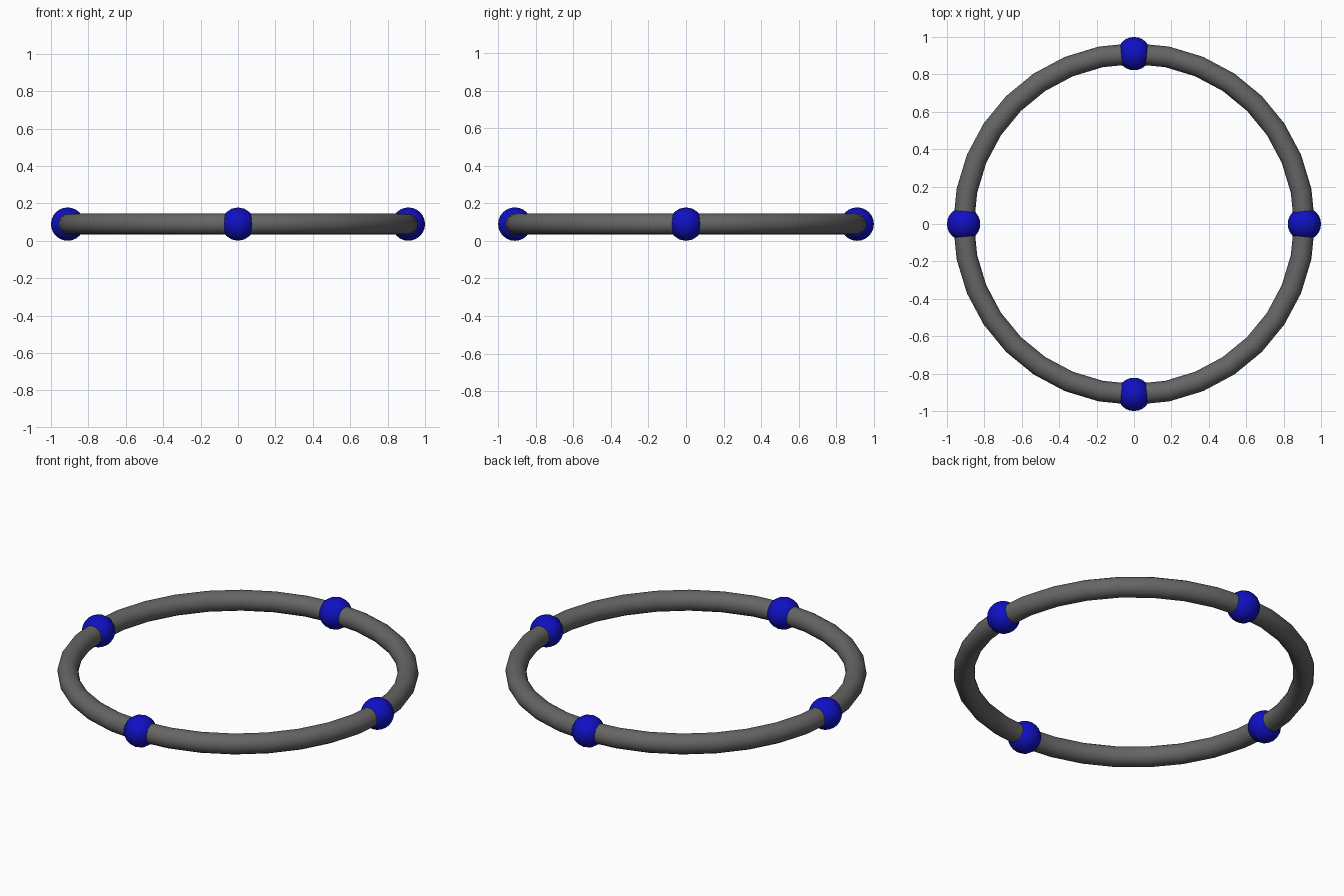
import bpy
import math

cube = bpy.data.objects.get("Cube")
if cube:
    bpy.data.objects.remove(cube)

RING_RADIUS = 0.911
TUBE_RADIUS = 0.056
BEAD_RADIUS = 0.089
HEIGHT = 0.089


def make_material(name, colour):
    mat = bpy.data.materials.new(name)
    mat.use_nodes = True
    mat.diffuse_color = colour
    mat.node_tree.nodes["Principled BSDF"].inputs["Base Color"].default_value = colour
    return mat


blue = make_material("bead_blue", (0.005, 0.005, 0.55, 1))
grey = make_material("ring_grey", (0.13, 0.13, 0.13, 1))


def finish(name, mat):
    obj = bpy.context.object
    obj.name = name
    obj.data.materials.append(mat)
    bpy.ops.object.shade_smooth_by_angle(angle=math.radians(40))


# Tubular ring lying flat
bpy.ops.mesh.primitive_torus_add(
    major_radius=RING_RADIUS, minor_radius=TUBE_RADIUS,
    major_segments=32, minor_segments=16, location=(0, 0, HEIGHT))
finish("ring", grey)

# Four beads threaded on the ring, poles facing outward
for i, side in enumerate(("left", "back", "right", "front")):
    angle = i * math.pi / 2
    bpy.ops.mesh.primitive_uv_sphere_add(
        segments=16, ring_count=12, radius=BEAD_RADIUS,
        location=(RING_RADIUS * math.cos(angle), RING_RADIUS * math.sin(angle), HEIGHT),
        rotation=(0, math.pi / 2, angle))
    finish(side + "_bead", blue)
